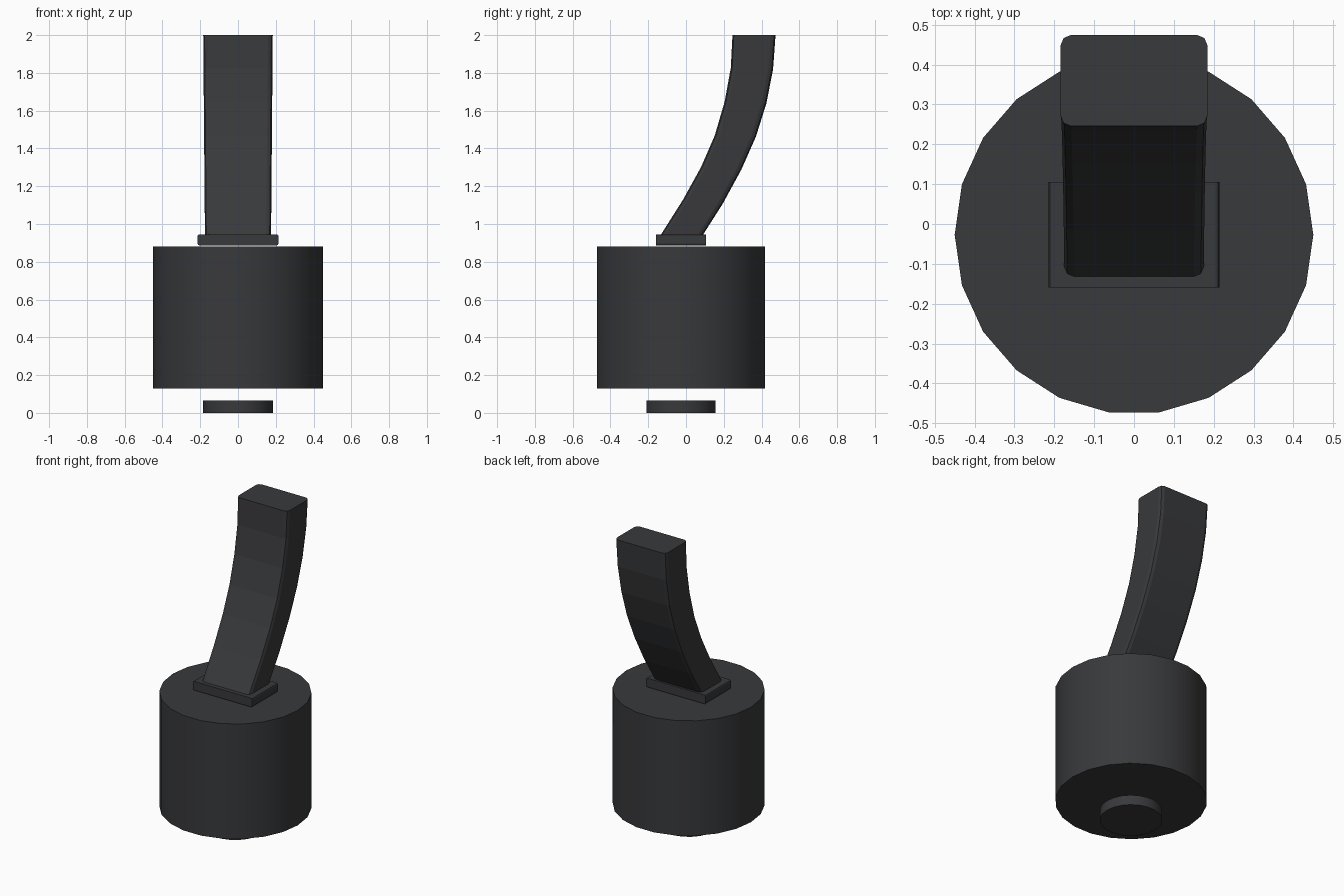
import bpy, bmesh, math

if "Cube" in bpy.data.objects:
    bpy.data.objects.remove(bpy.data.objects["Cube"])

mat = bpy.data.materials.new("dark_metal")
mat.diffuse_color = (0.04, 0.041, 0.044, 1)
mat.use_nodes = True
mat.node_tree.nodes["Principled BSDF"].inputs["Base Color"].default_value = mat.diffuse_color


def disc(name, radius, z0, z1):
    # 22-sided upright cylinder
    bpy.ops.mesh.primitive_cylinder_add(
        vertices=22, radius=radius, depth=z1 - z0,
        location=(0, -0.027, (z0 + z1) / 2), rotation=(0, 0, math.pi / 2))
    ob = bpy.context.object
    ob.name = name
    ob.data.materials.append(mat)
    bpy.ops.object.shade_smooth_by_angle(angle=math.radians(30))
    return ob


# drum body and the small button below it
disc("drum_body", 0.45, 0.13, 0.88)
disc("bottom_button", 0.185, 0.0, 0.065)

# collar plate, with the edges running front to back bevelled
bpy.ops.mesh.primitive_cube_add(size=1, location=(0, -0.027, 0.916))
collar = bpy.context.object
collar.name = "collar_plate"
collar.data.materials.append(mat)
collar.scale = (0.428, 0.264, 0.058)
bpy.ops.object.transform_apply(location=False, rotation=False, scale=True)
bm = bmesh.new()
bm.from_mesh(collar.data)
edges = [e for e in bm.edges
         if abs(e.verts[0].co.y - e.verts[1].co.y) > 0.1]
bmesh.ops.bevel(bm, geom=edges, offset=0.009, segments=2, profile=0.5,
                affect='EDGES')
bm.to_mesh(collar.data)
bm.free()


def section(half_w, y0, y1, r=0.025, steps=2):
    # rounded rectangle in plan
    pts = []
    corners = [(1, y1, 0), (-1, y1, 90), (-1, y0, 180), (1, y0, 270)]
    for sx, y, start in corners:
        cx = sx * (half_w - r)
        cy = y - r if y == y1 else y + r
        for i in range(steps + 1):
            a = math.radians(start + 90 * i / steps)
            pts.append((cx + r * math.cos(a), cy + r * math.sin(a)))
    return pts


# curved feed arm: front (y, z) and back (y, z) of each cross-section
path = [((-0.135, 0.940), (0.088, 0.940)),
        ((-0.015, 1.130), (0.195, 1.108)),
        ((0.080, 1.302), (0.293, 1.288)),
        ((0.152, 1.468), (0.370, 1.462)),
        ((0.204, 1.645), (0.426, 1.640)),
        ((0.237, 1.825), (0.461, 1.820)),
        ((0.246, 2.000), (0.474, 2.000))]
bm = bmesh.new()
rings = []
for k, ((ya, za), (yb, zb)) in enumerate(path):
    half = 0.175 + 0.009 * k / (len(path) - 1)
    rings.append([bm.verts.new((x, y, za + (zb - za) * (y - ya) / (yb - ya)))
                  for x, y in section(half, ya, yb)])
n = len(rings[0])
for a, b in zip(rings, rings[1:]):
    for i in range(n):
        j = (i + 1) % n
        bm.faces.new((a[i], a[j], b[j], b[i]))
bm.faces.new(rings[0][::-1])
bm.faces.new(rings[-1])
bmesh.ops.recalc_face_normals(bm, faces=bm.faces)
mesh = bpy.data.meshes.new("curved_feed_arm")
bm.to_mesh(mesh)
bm.free()
mesh.materials.append(mat)
bpy.context.collection.objects.link(
    bpy.data.objects.new("curved_feed_arm", mesh))
